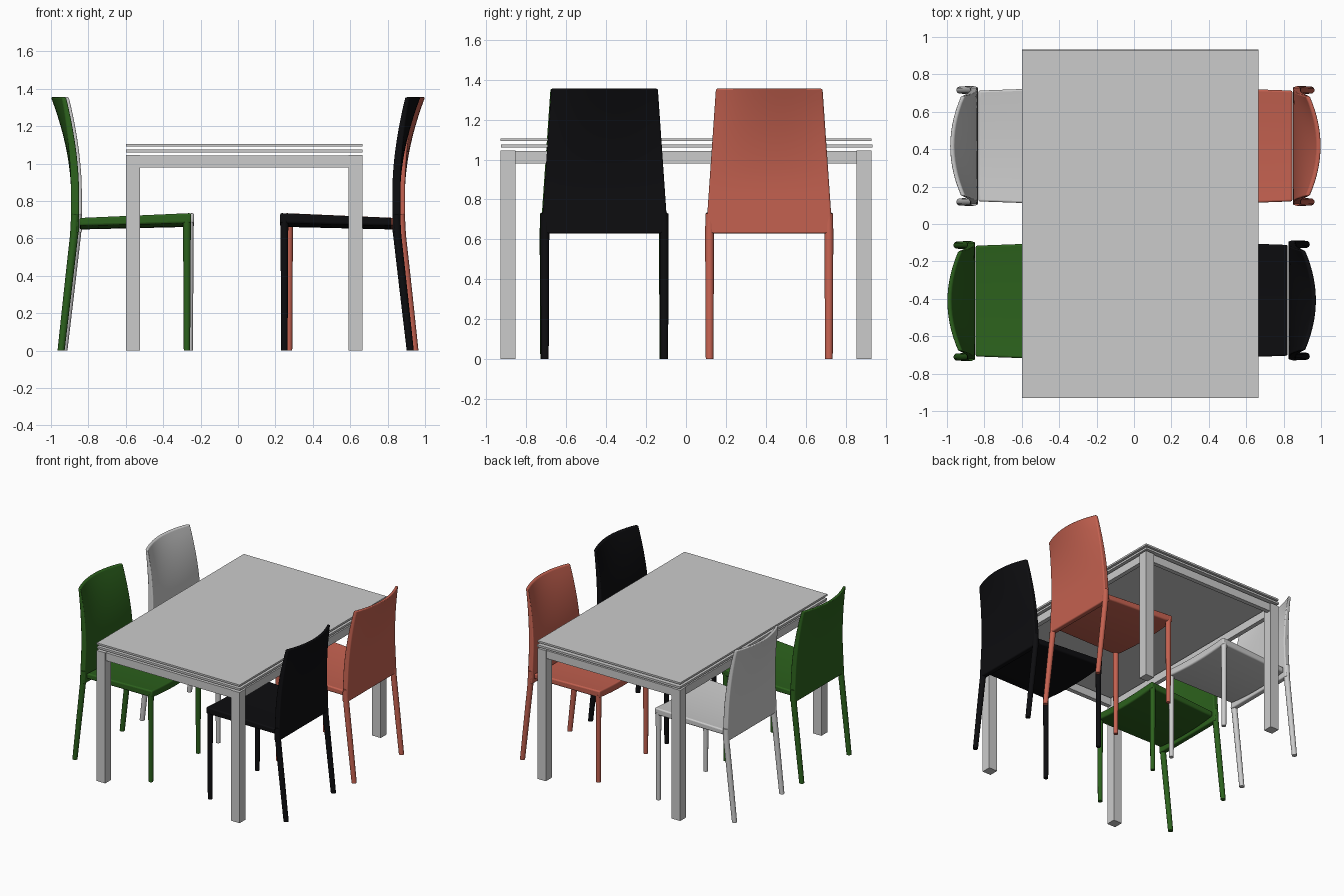
import bpy, bmesh, math

if "Cube" in bpy.data.objects:
    bpy.data.objects.remove(bpy.data.objects["Cube"])


def material(name, rgb):
    m = bpy.data.materials.new(name)
    m.diffuse_color = (*rgb, 1)
    m.use_nodes = True
    m.node_tree.nodes["Principled BSDF"].inputs["Base Color"].default_value = m.diffuse_color
    return m


def loft(name, rings, mat=None, bevel=0.0):
    """Skin a stack of closed rings, cap both ends."""
    bm = bmesh.new()
    loops = [[bm.verts.new(p) for p in ring] for ring in rings]
    n = len(loops[0])
    for a, b in zip(loops, loops[1:]):
        for i in range(n):
            j = (i + 1) % n
            bm.faces.new((a[i], a[j], b[j], b[i]))
    bm.faces.new(loops[0])
    bm.faces.new(loops[-1])
    bmesh.ops.recalc_face_normals(bm, faces=bm.faces)
    me = bpy.data.meshes.new(name)
    bm.to_mesh(me)
    bm.free()
    ob = bpy.data.objects.new(name, me)
    bpy.context.collection.objects.link(ob)
    if mat:
        me.materials.append(mat)
    bpy.ops.object.select_all(action='DESELECT')
    ob.select_set(True)
    bpy.context.view_layer.objects.active = ob
    bpy.ops.object.shade_smooth_by_angle(angle=math.radians(40))
    if bevel:
        mod = ob.modifiers.new("rounding", 'BEVEL')
        mod.width = bevel
        mod.segments = 3
        mod.limit_method = 'ANGLE'
        mod.angle_limit = math.radians(50)
    return ob


def box(name, x0, x1, y0, y1, z0, z1):
    return loft(name, [[(x0, y0, z), (x1, y0, z), (x1, y1, z), (x0, y1, z)]
                       for z in (z0, z1)])


# Table: legs, rails and two thin stacked tops
X0, X1, Y, L = -0.60, 0.665, 0.93, 0.075
for x in (X0, X1 - L):
    for y in (-Y, Y - L):
        box("table_leg", x, x + L, y, y + L, 0, 1.045)
for y in (-Y + 0.008, Y - 0.043):
    box("table_end_rail", X0 + L, X1 - L, y, y + 0.035, 0.98, 1.043)
for x in (X0 + 0.008, X1 - 0.043):
    box("table_side_rail", x, x + 0.035, -Y + L, Y - L, 0.98, 1.043)
box("extension_top", X0, X1, -Y + 0.004, Y + 0.004, 1.059, 1.075)
box("table_top", X0, X1, -Y, Y, 1.092, 1.106)


def chair(colour, back, yc, mat):
    # u runs forward from the rearmost point of the back
    s = -1 if back > 0 else 1

    def P(u, v, z):
        return (back + s * u, yc + v, z)

    N = 14
    ts = [-1 + 2 * i / N for i in range(N + 1)]

    # Backrest: leans back and curves in plan towards the top
    rings = []
    for i in range(15):
        z = 0.63 + 0.725 * i / 14
        k = max(0, (z - 0.85) / 0.505) ** 1.8
        w = 0.317 - 0.05 * (z - 0.63) / 0.725
        thick = 0.043 - 0.020 * k

        def u(t):
            return 0.107 - 0.047 * k - 0.060 * k * (1 - t * t)
        rings.append([P(u(t), w * t, z) for t in ts] +
                     [P(u(t) + thick, w * t, z) for t in reversed(ts)])
    loft(colour + "_backrest", rings, mat, 0.008)

    # Seat: widens forward, sags gently between its sides
    rings = []
    for i in range(9):
        f = i / 8
        u, w = 0.153 + 0.597 * f, 0.296 + 0.022 * f
        top, bottom = 0.710 + 0.026 * f, 0.668 + 0.014 * f
        rings.append([P(u, w * t, top - 0.014 * (1 - t * t)) for t in ts] +
                     [P(u, w * t, bottom - 0.020 * (1 - t * t)) for t in reversed(ts)])
    loft(colour + "_seat", rings, mat, 0.010)

    # Round legs, the rear pair raked
    def leg(name, v, stations):
        loft(name, [[P(u + r * math.cos(a), v + r * math.sin(a), z)
                     for a in (2 * math.pi * k / 16 for k in range(16))]
                    for u, z, r in stations], mat)
    for v in (-0.299, 0.299):
        leg(colour + "_front_leg", v, [(0.727, 0, 0.017), (0.727, 0.70, 0.021)])
        leg(colour + "_rear_leg", v, [(0.054, 0, 0.019), (0.09, 0.32, 0.021),
                                      (0.124, 0.62, 0.022), (0.129, 0.73, 0.021)])


chair("green", -1.0, -0.412, material("green", (0.025, 0.12, 0.012)))
chair("grey", -0.985, 0.417, None)
chair("red", 1.0, 0.417, material("red", (0.55, 0.12, 0.08)))
chair("black", 0.975, -0.408, material("black", (0.004, 0.004, 0.005)))
